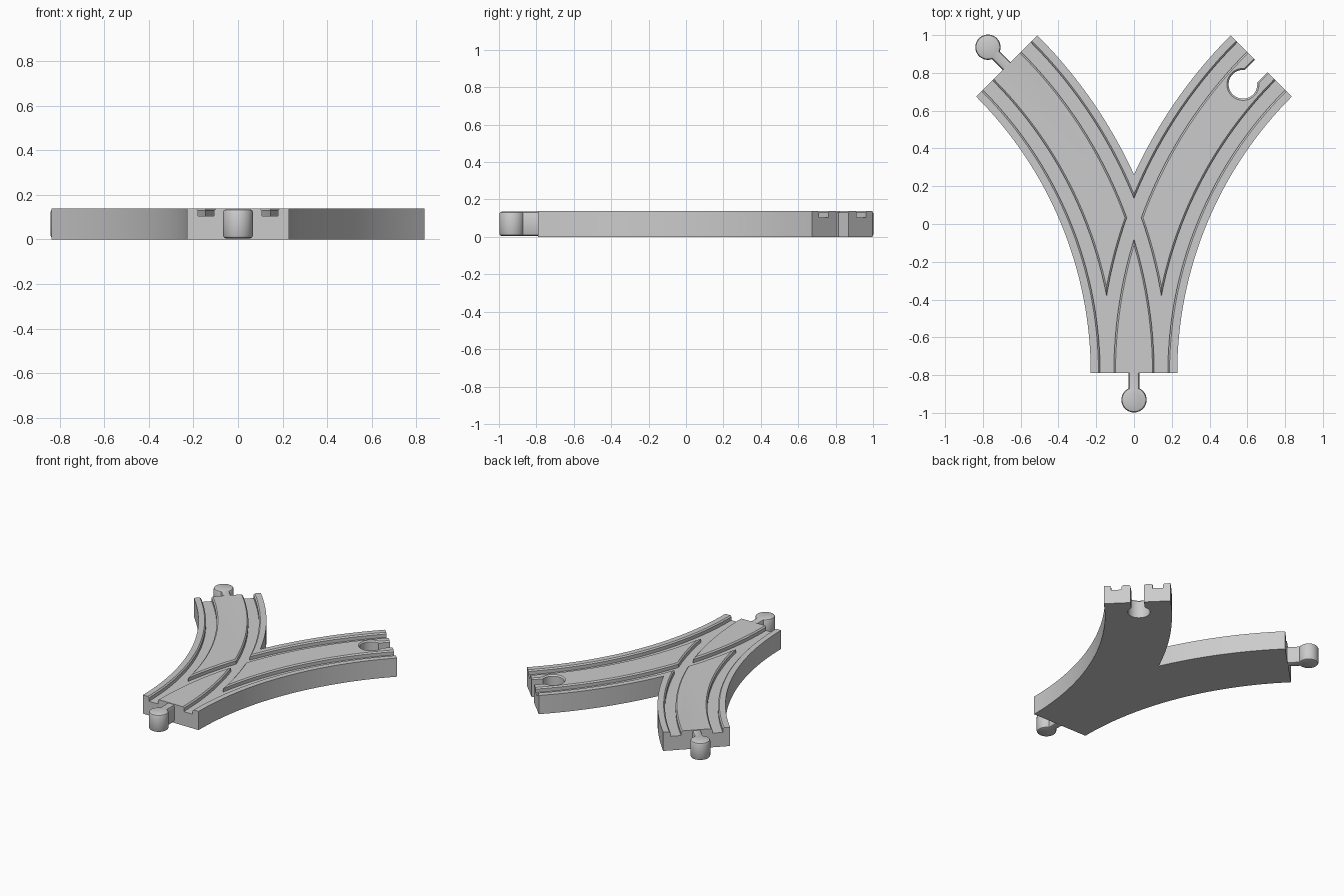
import bpy
import bmesh
from math import sin, cos, pi, radians, asin, sqrt

if "Cube" in bpy.data.objects:
    bpy.data.objects.remove(bpy.data.objects["Cube"], do_unlink=True)

RADIUS = 2.3        # centre line of each curved branch
HALF = 0.229        # half the track width
START = -0.79       # y of the shared end
HEIGHT = 0.139
TURN = radians(45)
CHAMFER = 0.009

grey = bpy.data.materials.new("light grey")
grey.use_nodes = True
grey.diffuse_color = (0.6, 0.6, 0.6, 1)
grey.node_tree.nodes["Principled BSDF"].inputs["Base Color"].default_value = (0.6, 0.6, 0.6, 1)


def arc(radius, a0, a1, side, steps=32):
    """Plan points along a branch that bends to the given side."""
    angles = [a0 + (a1 - a0) * i / steps for i in range(steps + 1)]
    return [(side * (RADIUS - radius * cos(a)), START + radius * sin(a)) for a in angles]


def band(radius, half, side):
    """Plan of a curved strip that runs a little past both ends."""
    a0, a1 = radians(-1.5), TURN + radians(1.5)
    return arc(radius - half, a0, a1, side) + arc(radius + half, a1, a0, side)


def keyhole(origin, angle, r, half, length, steps=40):
    """Plan of a disc with a straight neck leaving it towards the angle."""
    gap = asin(half / r)
    local = [(length, -half), (length, half)]
    for i in range(steps + 1):
        a = gap + (2 * pi - 2 * gap) * i / steps
        local.append((r * cos(a), r * sin(a)))
    c, s = cos(angle), sin(angle)
    return [(origin[0] + x * c - y * s, origin[1] + x * s + y * c) for x, y in local]


def loft(name, layers):
    """Solid through plan outlines stacked at given heights."""
    bm = bmesh.new()
    rings = [[bm.verts.new((x, y, z)) for x, y in plan] for z, plan in layers]
    n = len(rings[0])
    bm.faces.new(rings[0])
    bm.faces.new(rings[-1])
    for low, high in zip(rings, rings[1:]):
        for i in range(n):
            j = (i + 1) % n
            bm.faces.new((low[i], low[j], high[j], high[i]))
    bmesh.ops.recalc_face_normals(bm, faces=bm.faces)
    mesh = bpy.data.meshes.new(name)
    bm.to_mesh(mesh)
    bm.free()
    mesh.materials.append(grey)
    obj = bpy.data.objects.new(name, mesh)
    bpy.context.collection.objects.link(obj)
    return obj


def select_only(obj):
    bpy.ops.object.select_all(action="DESELECT")
    obj.select_set(True)
    bpy.context.view_layer.objects.active = obj


def cut(obj, cutter):
    mod = obj.modifiers.new("cut", "BOOLEAN")
    mod.operation = "DIFFERENCE"
    mod.solver = "EXACT"
    mod.object = cutter
    select_only(obj)
    bpy.ops.object.modifier_apply(modifier=mod.name)
    bpy.data.objects.remove(cutter, do_unlink=True)


# Forked track body: inner edges, branch ends and the crotch between them
outer = RADIUS + HALF
crotch = asin(sqrt(outer ** 2 - RADIUS ** 2) / outer)
right_half = arc(RADIUS - HALF, 0, TURN, 1) + arc(outer, TURN, crotch, 1)
left_half = [(-x, y) for x, y in reversed(right_half[:-1])]
plan = right_half + left_half
body = loft("track_body", [(0, plan), (HEIGHT, plan)])

# Wheel grooves with chamfered upper edges
for side in (-1, 1):
    for offset in (-0.143, 0.143):
        def strip(half):
            return band(RADIUS + offset, half, side)
        cut(body, loft("groove_cutter", [
            (0.105, strip(0.036)),
            (HEIGHT - CHAMFER, strip(0.036)),
            (HEIGHT + CHAMFER, strip(0.036 + 2 * CHAMFER))]))

# Socket in the model's left branch
end_x = RADIUS * (1 - cos(TURN))
end_y = START + RADIUS * sin(TURN)
depth = 0.137


def socket(grow):
    centre = (end_x - depth * cos(TURN), end_y - depth * sin(TURN))
    return keyhole(centre, TURN, 0.076 + grow, 0.046 + grow, depth + 0.05)


cut(body, loft("socket_cutter", [
    (-0.05, socket(0)), (HEIGHT - CHAMFER, socket(0)),
    (HEIGHT + CHAMFER, socket(2 * CHAMFER))]))

# Connector pegs on the shared end and on the model's right branch
REACH = 0.141
pegs = {
    "front_peg": ((0, START - REACH), pi / 2),
    "right_branch_peg": ((-end_x - REACH * cos(TURN), end_y + REACH * sin(TURN)), -TURN),
}
parts = [body]
for name, (centre, angle) in pegs.items():
    def peg(grow):
        return keyhole(centre, angle, 0.067 + grow, 0.029 + grow, REACH + 0.01)
    parts.append(loft(name, [
        (0.005, peg(-0.012)), (0.009, peg(-0.004)), (0.017, peg(0)),
        (0.123, peg(0)), (0.131, peg(-0.004)), (0.135, peg(-0.012))]))

for part in parts:
    select_only(part)
    bpy.ops.object.shade_smooth_by_angle(angle=radians(30))
